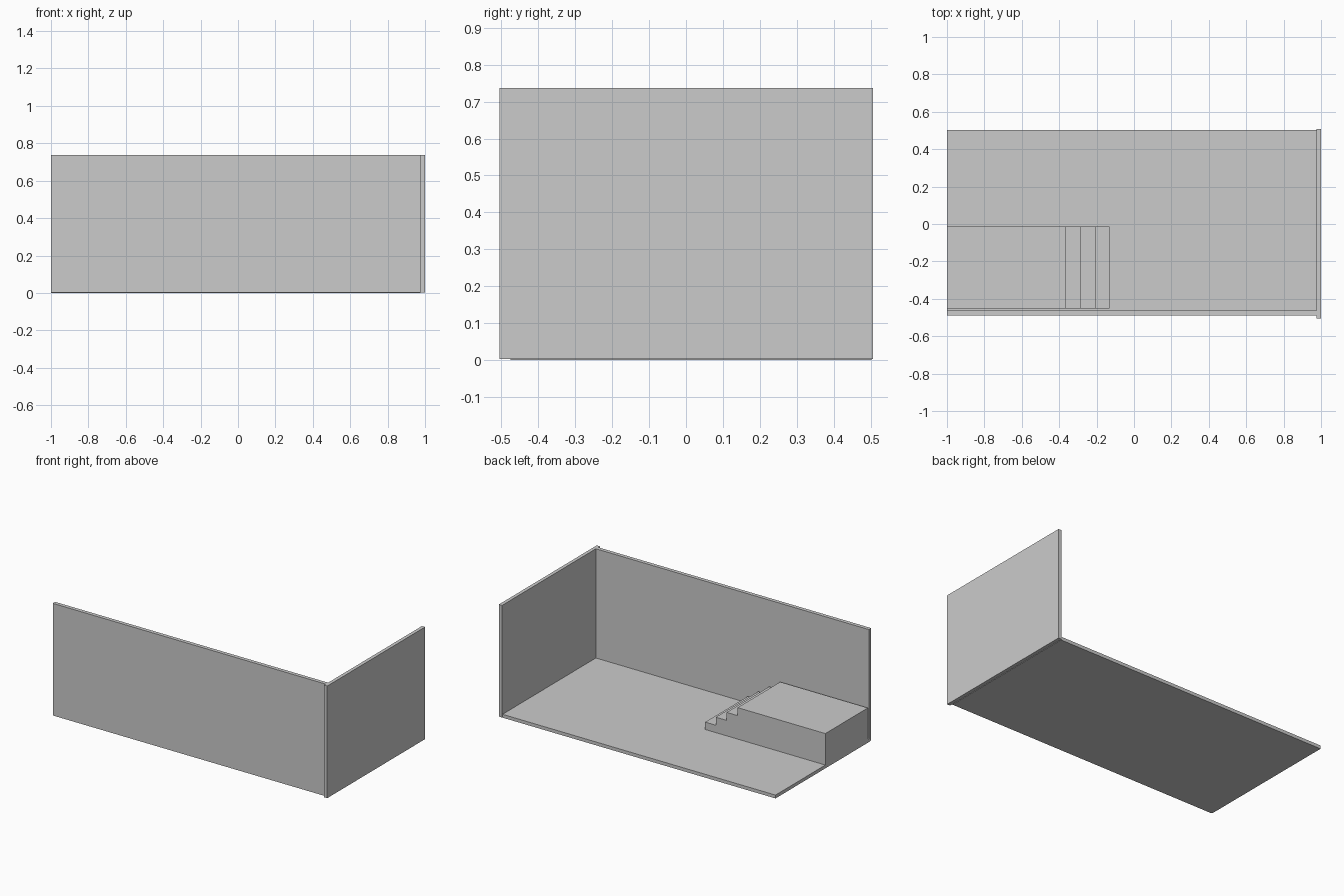
import bpy, bmesh

if "Cube" in bpy.data.objects:
    bpy.data.objects.remove(bpy.data.objects["Cube"])


def box(name, lo, hi):
    """Box spanning two opposite corners."""
    bm = bmesh.new()
    bmesh.ops.create_cube(bm, size=1)
    for v in bm.verts:
        v.co = [lo[i] + (v.co[i] + 0.5) * (hi[i] - lo[i]) for i in range(3)]
    finish(name, bm)


def extrude_y(name, profile, y0, y1):
    """Extrude an x-z outline along y."""
    bm = bmesh.new()
    face = bm.faces.new([bm.verts.new((x, y0, z)) for x, z in profile])
    geom = bmesh.ops.extrude_face_region(bm, geom=[face])["geom"]
    verts = [g for g in geom if isinstance(g, bmesh.types.BMVert)]
    bmesh.ops.translate(bm, verts=verts, vec=(0, y1 - y0, 0))
    bmesh.ops.recalc_face_normals(bm, faces=bm.faces)
    finish(name, bm)


def finish(name, bm):
    mesh = bpy.data.meshes.new(name)
    bm.to_mesh(mesh)
    bm.free()
    bpy.context.collection.objects.link(bpy.data.objects.new(name, mesh))


HEIGHT = 0.737
FLOOR_TOP = 0.022

# Floor slab and the two walls
box("floor", (-1, -0.475, 0), (0.977, 0.502, FLOOR_TOP))
box("front_wall", (-1, -0.488, 0.003), (0.977, -0.463, HEIGHT))
box("side_wall", (0.977, -0.505, 0.003), (1, 0.507, HEIGHT))

# Raised platform with steps descending towards the side wall
rise = 0.0525
edges = [-0.13, -0.207, -0.285, -0.365]
profile = [(-1, FLOOR_TOP - 0.004)]
z = FLOOR_TOP - 0.004
for x in edges:
    profile.append((x, z))
    z += rise
    profile.append((x, z))
profile.append((-1, z))
extrude_y("stepped_platform", profile, -0.453, -0.013)
